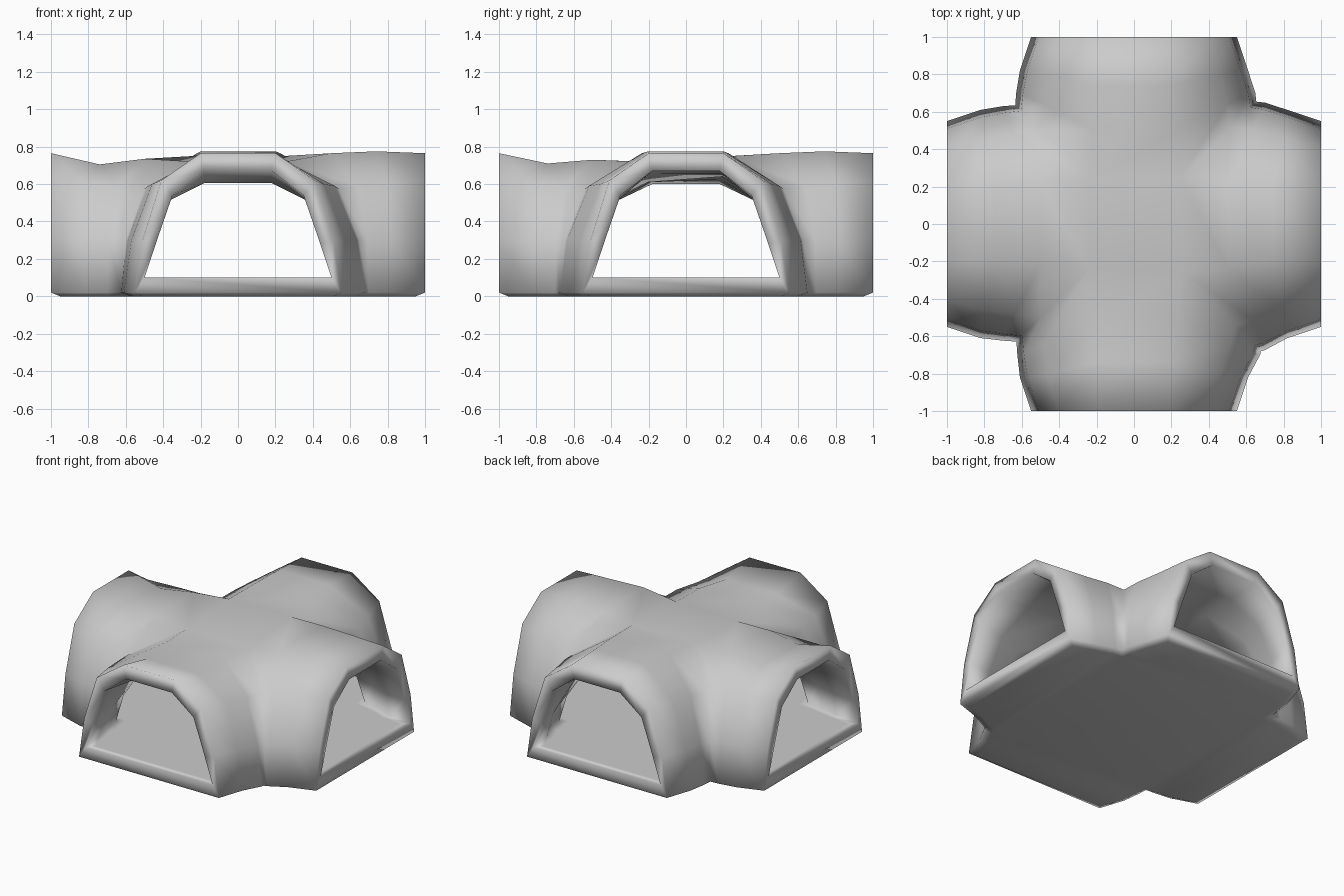
import bpy
import bmesh
from math import pi
from mathutils import Matrix, Vector

cube = bpy.data.objects.get("Cube")
if cube:
    bpy.data.objects.remove(cube, do_unlink=True)

stone = bpy.data.materials.new("grey_stone")
stone.use_nodes = True
grey = (0.6, 0.6, 0.6, 1)
stone.diffuse_color = grey
stone.node_tree.nodes["Principled BSDF"].inputs["Base Color"].default_value = grey

# Half arches, ground to crown: (half width, distance from centre, height)
OUTER = [
    [(0.55, 1, 0.02), (0.51, 1, 0.3), (0.41, 1, 0.62), (0.2, 1, 0.765)],
    [(0.61, 0.82, 0.02), (0.57, 0.82, 0.3), (0.46, 0.8, 0.6), (0.2, 0.74, 0.74)],
    [(0.63, 0.7, 0.02), (0.595, 0.69, 0.3), (0.485, 0.64, 0.59), (0.22, 0.5, 0.735)],
]
INNER = [
    [(0.5, 1, 0.1), (0.44, 1, 0.28), (0.35, 1, 0.54), (0.18, 1, 0.67)],
    [(0.52, 0.82, 0.1), (0.47, 0.82, 0.28), (0.37, 0.8, 0.51), (0.18, 0.74, 0.635)],
    [(0.55, 0.7, 0.1), (0.5, 0.69, 0.28), (0.4, 0.62, 0.5), (0.18, 0.5, 0.625)],
]
# Creases where neighbouring arms meet: (offset along both axes, height)
OUTER_CREASE = [(0.635, 0.02), (0.605, 0.3), (0.505, 0.575), (0.24, 0.72)]
INNER_CREASE = [(0.57, 0.1), (0.535, 0.28), (0.43, 0.49), (0.19, 0.61)]
CORNER_FILL = [1.07, 1.03, 1, 0.99]
CORNER_LIFT = [0, 0.03, 0.03, 0]
# Crown height change of each arm at its successive stations
CROWN_SHIFT = [(0, -0.03, -0.005), (0, 0.035, 0.03), (0, 0.035, 0.03), (0, -0.035, 0)]

bm = bmesh.new()


def turned(x, y, z, turn):
    return bm.verts.new(Matrix.Rotation(turn * pi / 2, 3, "Z") @ Vector((x, y, z)))


def bridge(ring_a, ring_b):
    """Join two rings and return the closing floor face."""
    for j in range(len(ring_a)):
        k = (j + 1) % len(ring_a)
        face = bm.faces.new((ring_a[j], ring_a[k], ring_b[k], ring_b[j]))
    return face


def skin(stations, crease):
    """Build four arms meeting at shared creases; return mouth rings and floor."""
    corners = []
    for turn in range(4):
        fill, lift = CORNER_FILL[turn], CORNER_LIFT[turn]
        corners.append([turned(c * fill, -c * fill, z + lift * (z > 0.6), turn)
                        for c, z in crease])
    mouths, floor = [], []
    for turn in range(4):
        rings = []
        for n, half in enumerate(stations):
            shift = CROWN_SHIFT[turn][n]
            sides = []
            for side, corner in ((-1, turn - 1), (1, turn)):
                fill = CORNER_FILL[corner] if n == 2 else 1
                sides.append([turned(side * w * fill, -r, z + shift * (z > 0.6), turn)
                              for w, r, z in half])
            rings.append(sides[0] + sides[1][::-1])
        rings.append(corners[turn - 1] + corners[turn][::-1])
        floor += [bridge(a, b) for a, b in zip(rings, rings[1:])]
        mouths.append(rings[0])
    # Centre of the roof and of the floor
    bm.faces.new([c[-1] for c in corners])
    floor.append(bm.faces.new([c[0] for c in corners]))
    return mouths, floor


# Outer and inner skins, joined by the rims of the four mouths
outer_mouths, underside = skin(OUTER, OUTER_CREASE)
inner_mouths, walkway = skin(INNER, INNER_CREASE)
for outside, inside in zip(outer_mouths, inner_mouths):
    bridge(outside, inside)
bmesh.ops.recalc_face_normals(bm, faces=bm.faces)

# Border round each floor softens its edge; the underside bulges to the ground
for floor, drop in ((underside, 0.02), (walkway, 0)):
    bmesh.ops.inset_region(bm, faces=floor, thickness=0.05, depth=drop,
                           use_even_offset=True)

for face in bm.faces:
    face.smooth = True
mesh = bpy.data.meshes.new("tunnel_crossing")
bm.to_mesh(mesh)
bm.free()
mesh.materials.append(stone)
crossing = bpy.data.objects.new("tunnel_crossing", mesh)
bpy.context.collection.objects.link(crossing)
